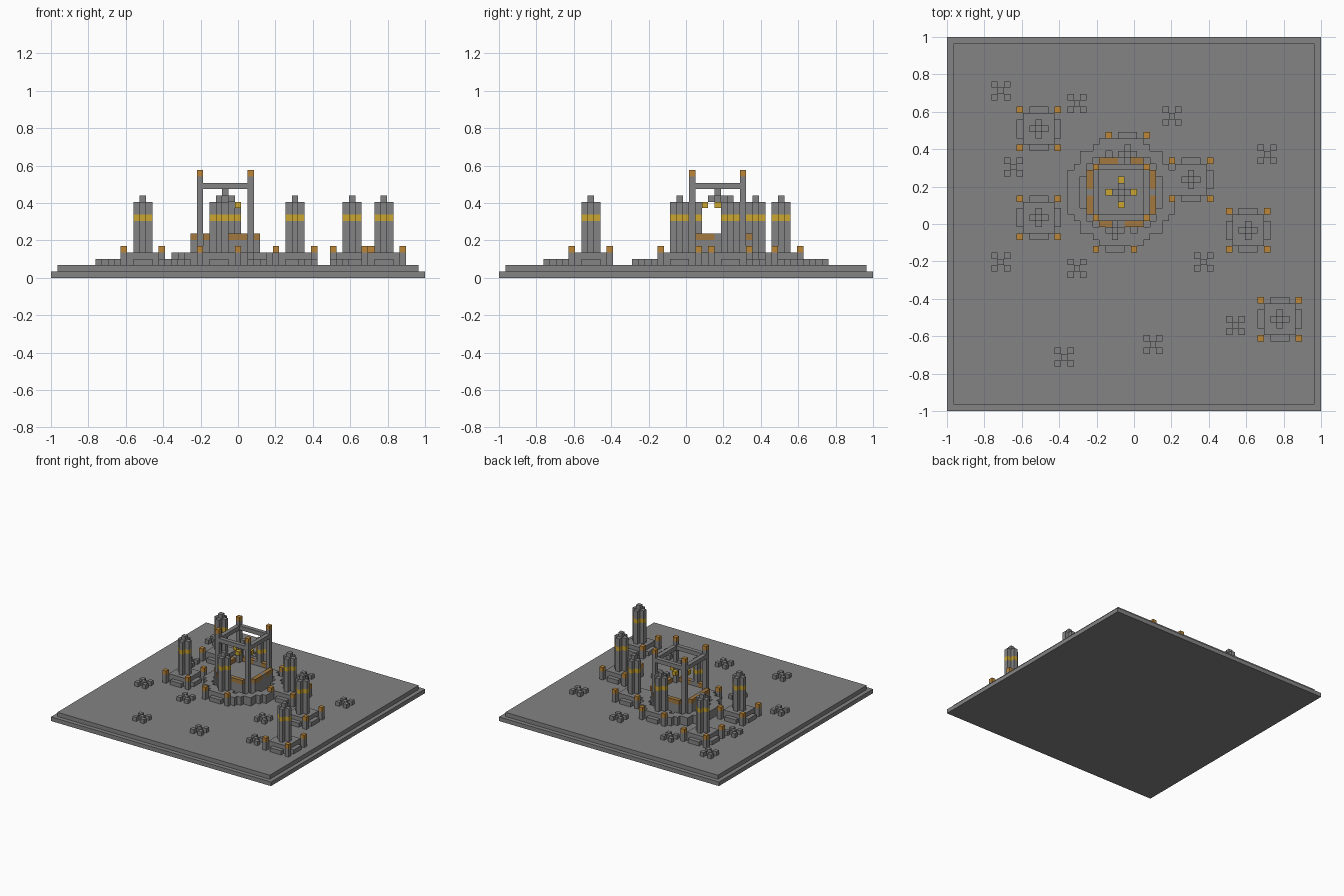
import bpy
import bmesh
from mathutils import Matrix, Vector

if "Cube" in bpy.data.objects:
    bpy.data.objects.remove(bpy.data.objects["Cube"])

V = 2 / 59  # one block
STONE, GOLD, ORANGE, BRONZE = range(4)


def material(name, rgb):
    m = bpy.data.materials.new(name)
    m.use_nodes = True
    m.diffuse_color = (*rgb, 1)
    m.node_tree.nodes["Principled BSDF"].inputs["Base Color"].default_value = (*rgb, 1)
    return m


MATS = [material("stone grey", (0.23, 0.23, 0.23)),
        material("gold", (0.6, 0.38, 0.03)),
        material("orange", (0.5, 0.24, 0.04)),
        material("bronze", (0.36, 0.19, 0.05))]


class Part:
    """Collects boxes, given in inclusive block ranges, into one object."""

    def __init__(self, name, cx=0, cy=0):
        self.name, self.c, self.bm = name, (cx, cy), bmesh.new()

    def box(self, x, y, z, mat=STONE):
        spans = [r if isinstance(r, tuple) else (r, r) for r in (x, y, z)]
        size = [b - a + 1 for a, b in spans]
        mid = [(a + b) / 2 for a, b in spans]
        centre = Vector((mid[0] + self.c[0], mid[1] + self.c[1], mid[2] + 0.5)) * V
        xf = Matrix.Translation(centre) @ Matrix.Diagonal((*[s * V for s in size], 1))
        verts = bmesh.ops.create_cube(self.bm, size=1, matrix=xf)["verts"]
        for f in {f for v in verts for f in v.link_faces}:
            f.material_index = mat

    def cross(self, z, mat=STONE):
        self.box((-1, 1), 0, z, mat)
        for s in (-1, 1):
            self.box(0, s, z, mat)

    def finish(self):
        me = bpy.data.meshes.new(self.name)
        self.bm.to_mesh(me)
        self.bm.free()
        for m in MATS:
            me.materials.append(m)
        ob = bpy.data.objects.new(self.name, me)
        bpy.context.collection.objects.link(ob)


# Stepped ground slab
p = Part("ground_slab")
p.box((-29, 29), (-29, 29), 0)
p.box((-28, 28), (-28, 28), 1)
p.finish()

# Small diagonal stone clusters
ROCKS = [(-21, 21), (-9, 19), (6, 17), (21, 11), (-19, 9), (-21, -6),
         (-9, -7), (11, -6), (16, -16), (3, -19), (-11, -21)]
for i, (cx, cy) in enumerate(ROCKS):
    p = Part(f"stone_cluster_{i + 1}", cx, cy)
    p.box(0, 0, 2)
    for sx in (-1, 1):
        for sy in (-1, 1):
            p.box(sx, sy, 2)
    p.finish()

# Banded towers on plinths with lit corner posts
TOWERS = [(-15, 15), (-15, 1), (9, 7), (18, -1), (23, -15), (-1, 11), (-3, -1)]
for i, (cx, cy) in enumerate(TOWERS):
    p = Part(f"tower_{i + 1}", cx, cy)
    p.box((-2, 2), (-2, 2), (2, 3))
    for s in (-1, 1):
        p.box((-1, 1), 3 * s, 2)
        p.box(3 * s, (-1, 1), 2)
        for t in (-1, 1):
            p.box(3 * s, 3 * t, (2, 3))
            p.box(3 * s, 3 * t, 4, ORANGE)
    p.cross((4, 8))
    p.cross(9, GOLD)
    p.cross((10, 11))
    p.box(0, 0, 12)
    p.finish()

HUB = (-2, 5)

# Round low wall
p = Part("round_wall", *HUB)
for x in range(-8, 9):
    for y in range(-8, 9):
        if 6.6 < (x * x + y * y) ** 0.5 < 8.6:
            p.box(x, y, (2, 3))
p.finish()

# Altar body with bronze trimmed rim
p = Part("altar", *HUB)
p.box((-4, 4), (-4, 4), (2, 5))
for s in (-1, 1):
    p.box((-3, 3), 5 * s, (2, 5))
    p.box(5 * s, (-3, 3), (2, 5))
    for k in range(-3, 4):
        trim = BRONZE if k else STONE
        p.box(5 * s, k, 6, trim)
        if k != s:  # a tower stands here
            p.box(k, 5 * s, 6, trim)
p.finish()

# Square frame on four posts
p = Part("altar_frame", *HUB)
for s in (-1, 1):
    p.box((-3, 3), 4 * s, 14)
    p.box(4 * s, (-3, 3), 14)
    for t in (-1, 1):
        p.box(4 * s, 4 * t, (6, 15))
        p.box(4 * s, 4 * t, 16, ORANGE)
p.finish()

# Floating centrepiece
p = Part("floating_crown", *HUB)
p.box(0, 0, 13)
p.cross(12)
for s in (-1, 1):
    p.box(2 * s, 0, 11, GOLD)
    p.box(0, 2 * s, 11, GOLD)
p.finish()
